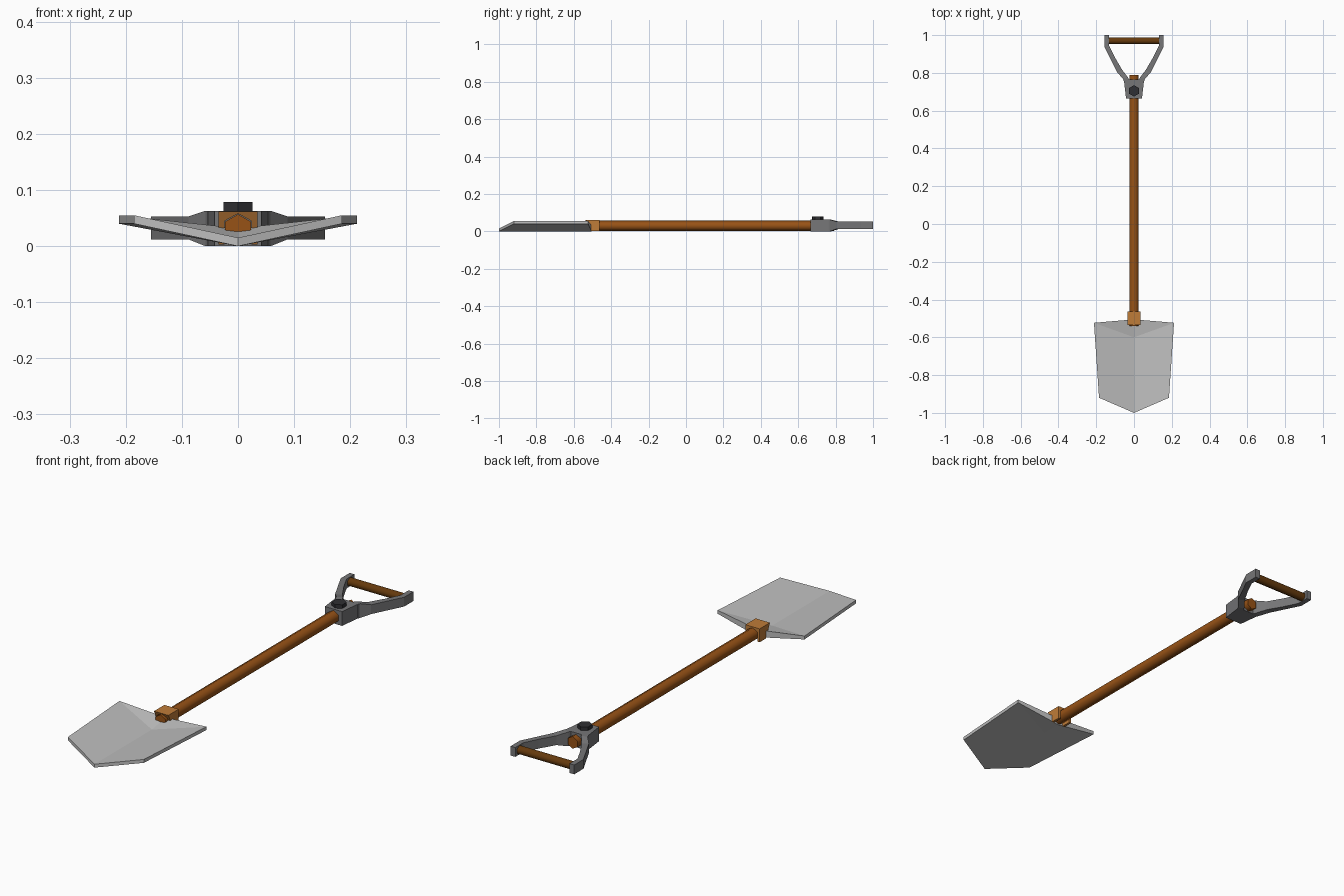
import bpy, bmesh, math
from mathutils import Vector

if "Cube" in bpy.data.objects:
    bpy.data.objects.remove(bpy.data.objects["Cube"])


def material(name, r, g, b):
    m = bpy.data.materials.new(name)
    m.diffuse_color = (r, g, b, 1)
    m.use_nodes = True
    m.node_tree.nodes["Principled BSDF"].inputs["Base Color"].default_value = m.diffuse_color
    return m


STEEL = material("pale steel", 0.52, 0.52, 0.52)
IRON = material("grey iron", 0.18, 0.18, 0.185)
DARK = material("dark bolt", 0.028, 0.028, 0.032)
WOOD = material("shaft wood", 0.31, 0.085, 0.008)
GRIP = material("grip wood", 0.13, 0.042, 0.004)
COPPER = material("copper collar", 0.52, 0.2, 0.04)


def finish(name, bm, mat):
    bmesh.ops.recalc_face_normals(bm, faces=bm.faces)
    me = bpy.data.meshes.new(name)
    bm.to_mesh(me)
    bm.free()
    me.materials.append(mat)
    ob = bpy.data.objects.new(name, me)
    bpy.context.collection.objects.link(ob)
    return ob


def loft(bm, rings):
    """Skin a list of closed rings and cap both ends."""
    rows = [[bm.verts.new(p) for p in ring] for ring in rings]
    n = len(rows[0])
    for a, b in zip(rows, rows[1:]):
        for i in range(n):
            j = (i + 1) % n
            bm.faces.new((a[i], a[j], b[j], b[i]))
    bm.faces.new(rows[0])
    bm.faces.new(rows[-1])


def rod(name, start, end, r, mat, phase=0.0, smooth=False):
    """Six-sided rod between two points."""
    a, b = Vector(start), Vector(end)
    d = (b - a).normalized()
    up = Vector((0, 1, 0)) if abs(d.z) > 0.9 else Vector((0, 0, 1))
    side = d.cross(up)
    angs = [phase + math.tau * i / 6 for i in range(6)]
    bm = bmesh.new()
    loft(bm, [[c + up * r * math.cos(t) + side * r * math.sin(t) for t in angs] for c in (a, b)])
    ob = finish(name, bm, mat)
    for p in ob.data.polygons:
        p.use_smooth = smooth and len(p.vertices) == 4
    return ob


# Blade: shallow V sheet with a raised fold at the back
bm = bmesh.new()
T = 0.015
vs = {}
for key, co in dict(tip=(0, -1, 0), mid=(0, -0.6, 0), back=(0, -0.505, 0),
                    fl=(-0.185, -0.92, 0.04), bl=(-0.212, -0.523, 0.04),
                    fr=(0.185, -0.92, 0.04), br=(0.212, -0.523, 0.04)).items():
    low = Vector(co)
    lift = 0.032 if key == "back" else T
    vs[key] = (bm.verts.new(low), bm.verts.new(low + Vector((0, 0, lift))))
for s in "lr":
    f, b = "f" + s, "b" + s
    for k in (0, 1):
        bm.faces.new([vs[q][k] for q in ("tip", "mid", b, f)])
        bm.faces.new([vs[q][k] for q in ("mid", "back", b)])
    for p, q in (("tip", f), (f, b), (b, "back")):
        bm.faces.new((vs[p][0], vs[q][0], vs[q][1], vs[p][1]))
finish("blade", bm, STEEL)

# Wooden shaft and cross grip
rod("shaft", (0, -0.54, 0.03), (0, 0.79, 0.03), 0.027, WOOD, smooth=True)
rod("grip", (-0.137, 0.97, 0.032), (0.137, 0.97, 0.032), 0.02, GRIP, smooth=True)

# Collar: saddle over the shaft, front face leaning forward at the top
section = [(-0.035, 0.003), (-0.035, 0.062), (0.035, 0.062), (0.035, 0.003),
           (0.024, 0.003), (0.024, 0.045), (0, 0.058), (-0.024, 0.045), (-0.024, 0.003)]
bm = bmesh.new()
loft(bm, [[(x, -0.505 - 0.03 * z / 0.062, z) for x, z in section],
          [(x, -0.463, z) for x, z in section]])
finish("collar", bm, COPPER)

# Yoke socket
bm = bmesh.new()
loft(bm, [[(-w, y, 0), (w, y, 0), (w, y, 0.063), (-w, y, 0.063)]
          for w, y in ((0.042, 0.665), (0.054, 0.765))])
finish("yoke_socket", bm, IRON)

# Yoke arms: inner x, inner y, outer x, outer y, bottom z, top z
stations = [(0.022, 0.757, 0.054, 0.757, 0.0, 0.063),
            (0.031, 0.775, 0.058, 0.768, 0.0, 0.063),
            (0.062, 0.815, 0.088, 0.802, 0.012, 0.053),
            (0.101, 0.882, 0.123, 0.872, 0.012, 0.053),
            (0.132, 0.945, 0.155, 0.936, 0.012, 0.053),
            (0.132, 1.0, 0.155, 1.0, 0.012, 0.053)]
for s, side in ((-1, "left"), (1, "right")):
    bm = bmesh.new()
    loft(bm, [[(s * a, b, lo), (s * c, d, lo), (s * c, d, hi), (s * a, b, hi)]
              for a, b, c, d, lo, hi in stations])
    finish("yoke_arm_" + side, bm, IRON)

# Bolt head
rod("bolt", (0, 0.705, 0.055), (0, 0.705, 0.079), 0.03, DARK)
